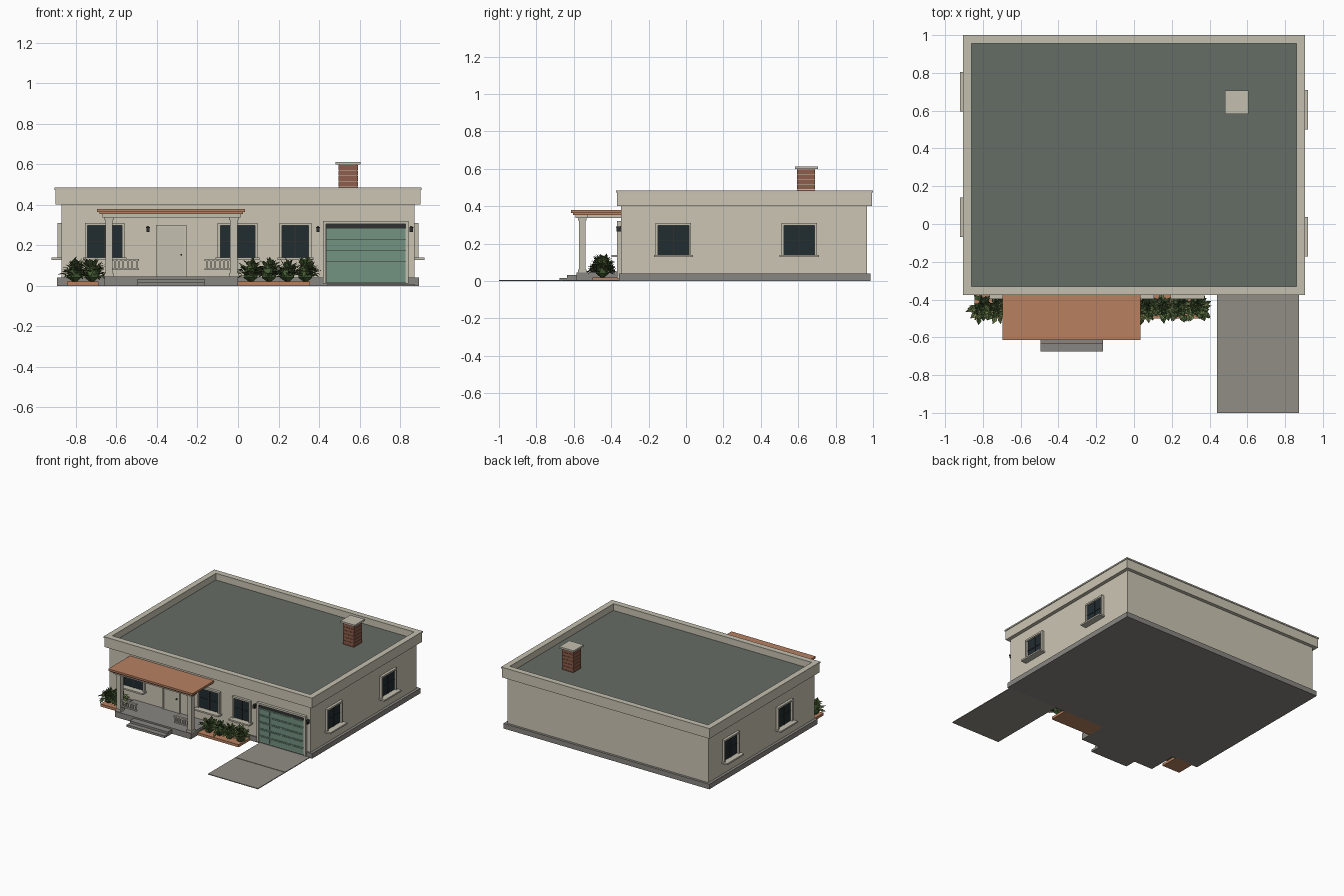
import bpy, bmesh, math, random
from mathutils import Matrix, Vector

if "Cube" in bpy.data.objects:
    bpy.data.objects.remove(bpy.data.objects["Cube"])

random.seed(4)

def mat(name, r, g, b):
    m = bpy.data.materials.new(name)
    m.diffuse_color = (r, g, b, 1)
    m.use_nodes = True
    m.node_tree.nodes["Principled BSDF"].inputs["Base Color"].default_value = m.diffuse_color
    return m

WALL = mat("stucco", .60, .56, .45)
TRIM = mat("trim", .55, .52, .43)
ROOF = mat("roofing", .13, .15, .13)
STONE = mat("stone", .25, .24, .22)
DRIVE = mat("concrete", .28, .27, .23)
GLASS = mat("glass", .015, .025, .03)
GREEN = mat("garage_green", .17, .29, .22)
CLAY = mat("clay", .48, .22, .12)
BRICK = mat("brick", .27, .11, .07)
DARK = mat("dark_metal", .03, .03, .03)
LEAVES = [mat("leaf_dark", .06, .11, .035), mat("leaf_light", .15, .20, .07)]

def boxes(name, spans, material, M=Matrix()):
    """One object from several (x0, x1, y0, y1, z0, z1) boxes."""
    bm = bmesh.new()
    for x0, x1, y0, y1, z0, z1 in spans:
        T = Matrix.Translation(((x0 + x1) / 2, (y0 + y1) / 2, (z0 + z1) / 2))
        S = Matrix.Diagonal((x1 - x0, y1 - y0, z1 - z0, 1))
        bmesh.ops.create_cube(bm, size=1, matrix=M @ T @ S)
    return finish(name, bm, [material])

def finish(name, bm, materials):
    me = bpy.data.meshes.new(name)
    bm.to_mesh(me)
    bm.free()
    for m in materials:
        me.materials.append(m)
    ob = bpy.data.objects.new(name, me)
    bpy.context.collection.objects.link(ob)
    return ob

def ring(name, x, y0, y1, t, z0, z1, material):
    """Rectangular ring with mitred corners."""
    bm = bmesh.new()
    loops = []
    for d, z in ((0, z0), (0, z1), (t, z1), (t, z0)):
        loops.append([bm.verts.new(p) for p in (
            (-x + d, y0 + d, z), (x - d, y0 + d, z), (x - d, y1 - d, z), (-x + d, y1 - d, z))])
    for i in range(4):
        a, b = loops[i], loops[(i + 1) % 4]
        for j in range(4):
            k = (j + 1) % 4
            bm.faces.new((a[j], a[k], b[k], b[j]))
    bmesh.ops.recalc_face_normals(bm, faces=bm.faces)
    return finish(name, bm, [material])

# House shell
F = -.347                                   # front wall plane
boxes("plinth", [(-.893, .893, -.357, .987, 0, .04)], STONE)
boxes("walls", [(-.872, .872, F, .968, .04, .41)], WALL)
boxes("roof_deck", [(-.87, .87, -.34, .965, .405, .43)], ROOF)
ring("parapet", .90, -.37, .995, .036, .402, .474, WALL)
ring("parapet_cap", .905, -.375, 1.0, .045, .474, .485, TRIM)

# Windows: local x along the wall, -y outwards
def window(name, pos, angle, w):
    M = Matrix.Translation(pos) @ Matrix.Rotation(angle, 4, 'Z')
    h, z0, z1, t = w / 2, .14, .31, .013
    boxes(name + "_frame", [(-h, -h + t, -.02, .005, z0, z1), (h - t, h, -.02, .005, z0, z1),
                            (-h + t, h - t, -.02, .005, z1 - t, z1)], TRIM, M)
    boxes(name + "_sill", [(-h - .01, h + .01, -.05, .005, z0 - .012, z0)], TRIM, M)
    boxes(name + "_glass", [(-h + t, h - t, -.004, .004, z0, z1 - t)], GLASS, M)
    zm = (z0 + z1 - t) / 2
    boxes(name + "_bars", [(-.003, .003, -.009, 0, z0, z1 - t),
                           (-h + t, h - t, -.008, 0, zm - .002, zm + .002)], DARK, M)

for i, (x, w) in enumerate(((-.658, .196), (-.002, .196), (.283, .158))):
    window(f"front_window_{i}", (x, F, 0), 0, w)
for i, y in enumerate((-.067, .605)):
    window(f"right_window_{i}", (.872, y, 0), math.pi / 2, .19)
for i, y in enumerate((.035, .70)):
    window(f"left_window_{i}", (-.872, y, 0), -math.pi / 2, .19)

# Front door
boxes("front_door", [(-.395, -.265, F - .008, F, .045, .29)], TRIM)
boxes("door_frame", [(-.405, -.395, F - .014, F, .045, .30), (-.265, -.255, F - .014, F, .045, .30),
                     (-.395, -.265, F - .014, F, .29, .30)], WALL)
boxes("door_knob", [(-.285, -.277, F - .018, F, .15, .158)], DARK)

# Garage door: sections with raised panels
boxes("garage_frame", [(.42, .435, F - .022, F, .01, .32), (.828, .843, F - .022, F, .01, .32),
                       (.435, .828, F - .022, F, .306, .32)], TRIM)
boxes("garage_recess", [(.435, .828, F - .012, F, .01, .306)], DARK)
ROWH = .054
boxes("garage_door", [(.437, .826, F - .016, F, .015 + i * ROWH, .013 + (i + 1) * ROWH)
                      for i in range(5)], GREEN)
boxes("garage_panels", [(.445 + j * .095, .53 + j * .095, F - .019, F - .01,
                         .024 + i * ROWH, .005 + (i + 1) * ROWH)
                        for i in range(5) for j in range(4)], GREEN)

# Wall lamps
for i, x in enumerate((-.445, .395, .856)):
    boxes(f"lamp_{i}", [(x - .006, x + .006, F - .006, F, .265, .295),
                        (x - .008, x + .008, F - .024, F - .006, .265, .285),
                        (x - .010, x + .010, F - .026, F - .004, .285, .291)], DARK)

# Porch floor and steps
boxes("porch_floor", [(-.66, 0, -.585, -.34, 0, .045)], STONE)
boxes("steps", [(-.495, -.165, -.675, -.58, 0, .017), (-.495, -.165, -.635, -.58, .017, .033)], STONE)

# Porch posts, beams and roof
POSTS = (-.637, -.021)
for i, x in enumerate(POSTS):
    boxes(f"post_{i}", [(x - .018, x + .018, -.572, -.536, .045, .34),
                        (x - .023, x + .023, -.577, -.531, .045, .062),
                        (x - .023, x + .023, -.577, -.531, .325, .34)], TRIM)
boxes("porch_beams", [(-.67, .012, -.59, -.525, .338, .358)]
      + [(x - .018, x + .018, -.525, F, .338, .358) for x in POSTS], TRIM)
boxes("porch_roof", [(-.685, .025, -.605, F, .354, .364), (-.695, .035, -.615, F, .364, .379)], CLAY)

# Porch railings
for i, (a, b) in enumerate(((-.62, -.49), (-.165, -.038))):
    n = 6
    bars = [(a + (b - a) * (k + .5) / n - .004, a + (b - a) * (k + .5) / n + .004, -.558, -.550, .085, .125)
            for k in range(n)]
    boxes(f"railing_{i}", [(a, b, -.562, -.546, .123, .133), (a, b, -.560, -.548, .077, .086)] + bars, TRIM)

# Driveway in two slabs
boxes("driveway", [(.44, .873, -.662, -.35, 0, .006), (.44, .873, -1.0, -.668, 0, .006),
                   (.44, .873, -.668, -.662, 0, .003)], DRIVE)

# Chimney: brick courses over a mortar core
boxes("chimney_core", [(.499, .588, .597, .686, .41, .60)], TRIM)
boxes("chimney_bricks", [(.495, .592, .593, .690, .41 + i * .027, .434 + i * .027) for i in range(7)], BRICK)
boxes("chimney_cap", [(.481, .606, .582, .706, .598, .612)], TRIM)

# Planters and leafy bushes
def bush(name, cx, cy):
    bm = bmesh.new()
    for _ in range(85):
        a = random.uniform(0, math.tau)
        e = random.uniform(.1, 1.4)
        out = Vector((math.cos(a) * math.cos(e), math.sin(a) * math.cos(e), math.sin(e)))
        r = random.uniform(.3, .7)
        p = Vector((cx, cy, .04)) + Vector((out.x * .068, out.y * .068, out.z * .095)) * r
        d = (out + Vector([random.uniform(-.4, .4) for _ in range(3)])).normalized()
        s = d.cross(Vector((0, 0, 1))).normalized()
        up = s.cross(d)
        L, W = random.uniform(.035, .05), random.uniform(.011, .016)
        base, tip = bm.verts.new(p), bm.verts.new(p + d * L - up * .006)
        mid = bm.verts.new(p + d * L * .5)
        m = random.randrange(2)
        for sg in (1, -1):
            v = bm.verts.new(p + d * L * .45 + s * W * sg + up * .006)
            f = bm.faces.new((base, mid, tip, v) if sg < 0 else (base, v, tip, mid))
            f.material_index = m
    bmesh.ops.create_icosphere(bm, subdivisions=1, radius=1, matrix=
                               Matrix.Translation((cx, cy, .062)) @ Matrix.Diagonal((.042, .04, .05, 1)))
    finish(name, bm, LEAVES)

for i, (a, b) in enumerate(((-.845, -.69), (0, .355))):
    boxes(f"planter_{i}", [(a, b, -.50, -.35, 0, .02)], CLAY)
for i, x in enumerate((-.805, -.72, .065, .155, .245, .335)):
    bush(f"bush_{i}", x, -.447)
